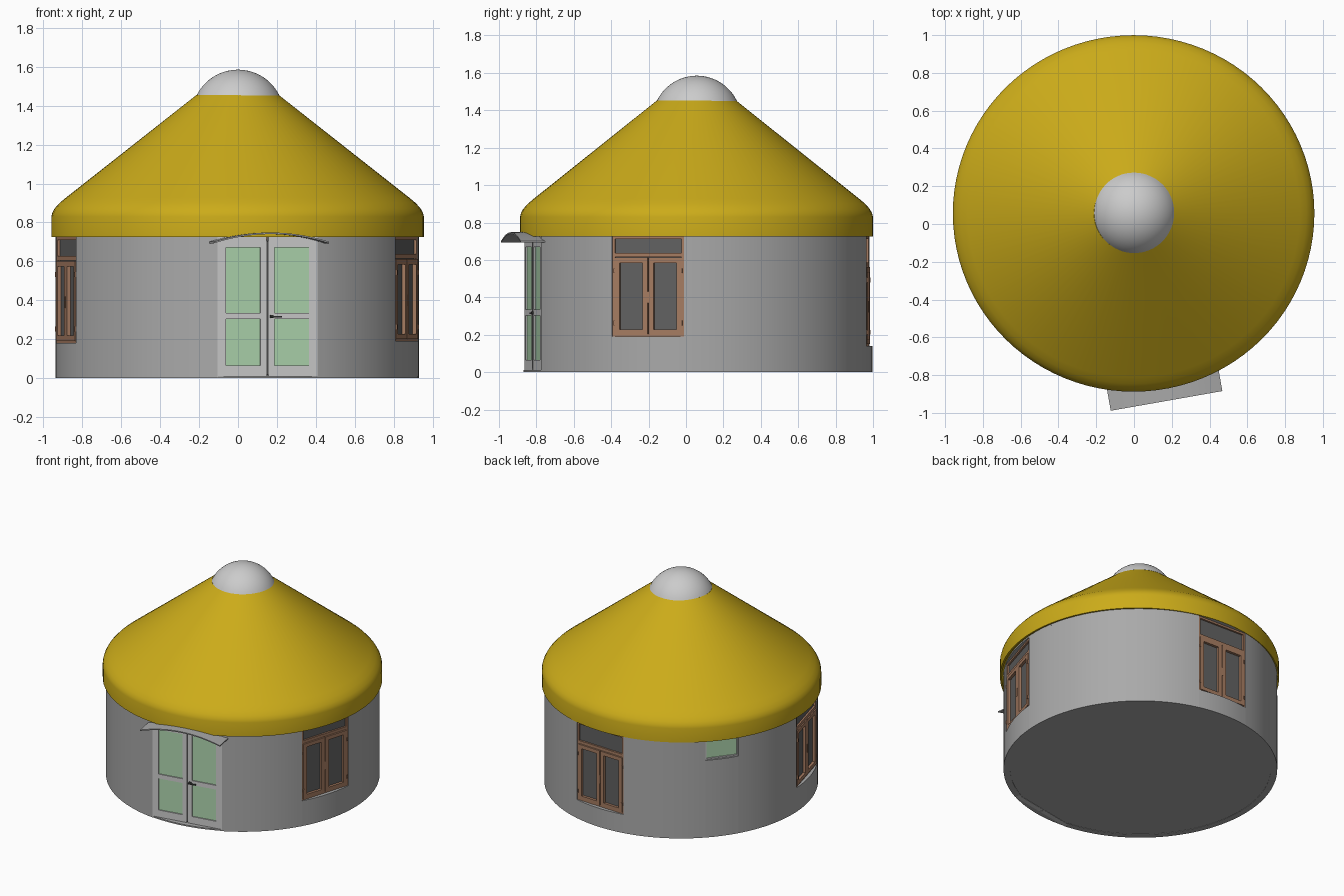
import bpy, bmesh
from math import sin, cos, pi, radians, sqrt
from mathutils import Matrix, Vector

if "Cube" in bpy.data.objects:
    bpy.data.objects.remove(bpy.data.objects["Cube"])

CENTRE = Vector((-0.004, 0.063, 0))
R = 0.933


def material(name, rgb):
    m = bpy.data.materials.new(name)
    m.diffuse_color = (*rgb, 1)
    m.use_nodes = True
    m.node_tree.nodes["Principled BSDF"].inputs["Base Color"].default_value = m.diffuse_color
    return m


YELLOW = material("roof_yellow", (0.6, 0.41, 0.01))
WALL = material("wall_grey", (0.4, 0.4, 0.4))
BROWN = material("wood_brown", (0.38, 0.2, 0.12))
DARK = material("dark_glass", (0.12, 0.12, 0.12))
GREEN = material("green_glass", (0.42, 0.66, 0.42))
BLACK = material("dark_metal", (0.07, 0.07, 0.07))


def finish(name, bm, mat=None, matrix=None, smooth=False):
    bmesh.ops.recalc_face_normals(bm, faces=bm.faces)
    me = bpy.data.meshes.new(name)
    bm.to_mesh(me)
    bm.free()
    ob = bpy.data.objects.new(name, me)
    bpy.context.collection.objects.link(ob)
    if matrix:
        ob.matrix_world = matrix
    if mat:
        me.materials.append(mat)
    if smooth:
        bpy.ops.object.select_all(action='DESELECT')
        ob.select_set(True)
        bpy.context.view_layer.objects.active = ob
        bpy.ops.object.shade_smooth_by_angle(angle=radians(30))
    return ob


def lathe(name, profile, mat=None, origin=(0, 0, 0), scale=(1, 1, 1), n=96):
    bm = bmesh.new()
    vs = [bm.verts.new((r, 0, z)) for r, z in profile]
    es = [bm.edges.new(p) for p in zip(vs, vs[1:])]
    bmesh.ops.spin(bm, geom=vs + es, axis=(0, 0, 1), cent=(0, 0, 0),
                   angle=2 * pi, steps=n, use_duplicate=False)
    bmesh.ops.remove_doubles(bm, verts=bm.verts, dist=1e-5)
    m = Matrix.Translation(origin) @ Matrix.Diagonal((*scale, 1))
    return finish(name, bm, mat, m, True)


def boxes(name, items, mat, az):
    """Boxes (u0, u1, r0, r1, z0, z1): u across, r outwards, turned to azimuth az."""
    bm = bmesh.new()
    for u0, u1, r0, r1, z0, z1 in items:
        m = Matrix.Translation(((u0 + u1) / 2, -(r0 + r1) / 2, (z0 + z1) / 2)) \
            @ Matrix.Diagonal((u1 - u0, r1 - r0, z1 - z0, 1))
        bmesh.ops.create_cube(bm, size=1, matrix=m)
    return finish(name, bm, mat, facing(az))


def facing(az):
    return Matrix.Translation(CENTRE) @ Matrix.Rotation(radians(az + 90), 4, 'Z')


def border(u0, u1, r0, r1, z0, z1, t):
    return [(u0, u0 + t, r0, r1, z0, z1), (u1 - t, u1, r0, r1, z0, z1),
            (u0 + t, u1 - t, r0, r1, z0, z0 + t), (u0 + t, u1 - t, r0, r1, z1 - t, z1)]


def wall_arc(bm, a0, a1, z0, z1, thick=0.045):
    n = max(2, round((a1 - a0) / 2.5))
    prev = first = None
    for i in range(n + 1):
        a = radians(a0 + (a1 - a0) * i / n)
        ring = [bm.verts.new((r * cos(a), r * sin(a), z)) for r, z in
                ((R, z0), (R, z1), (R - thick, z1), (R - thick, z0))]
        if prev:
            for k in range(4):
                bm.faces.new((prev[k], ring[k], ring[k - 3], prev[k - 3]))
        else:
            first = ring
        prev = ring
    bm.faces.new(first)
    bm.faces.new(prev)


# wall: solid arcs between openings (azimuth, half angle, sill height)
DOOR = (-80, 16.2, 0)
WINDOWS = {"right": (-17, 12.4, 0.19), "back": (87.7, 12.4, 0.14), "left": (195, 12.4, 0.18)}
SMALL = (142.5, 7.3, 0.58)
TOP = 0.725
openings = [DOOR, WINDOWS["right"], WINDOWS["back"], SMALL, WINDOWS["left"]]
bm = bmesh.new()
for i, (az, half, sill) in enumerate(openings):
    nxt = openings[(i + 1) % len(openings)]
    end = nxt[0] - nxt[1] + (360 if i == len(openings) - 1 else 0)
    wall_arc(bm, az + half, end, 0, TOP)
    if sill:
        wall_arc(bm, az - half, az + half, 0, sill)
wall_arc(bm, 0, 360, TOP, 0.82)
finish("wall", bm, WALL, Matrix.Translation(CENTRE), True)

# floor
lathe("floor", [(0, 0.002), (R, 0.002), (R, 0.012), (0, 0.012)], WALL, CENTRE)

# roof shell with rounded eave
lathe("roof", [(0.925, 0.74), (0.945, 0.725), (0.957, 0.725), (0.957, 0.83), (0.952, 0.85),
               (0.940, 0.872), (0.915, 0.9), (0.88, 0.929), (0.21, 1.456), (0, 1.456)],
      YELLOW, (-0.002, 0.056, 0), (1, 0.986, 1))
lathe("roof_underside", [(0.925, 0.74), (0.925, 0.83), (0.2, 1.42), (0, 1.42)],
      YELLOW, (-0.002, 0.056, 0), (1, 0.986, 1))

# crown dome as a spherical cap
cap_r, cap_h = 0.214, 0.135
ball = (cap_r ** 2 + cap_h ** 2) / (2 * cap_h)
cap = []
for i in range(15):
    h = cap_h * sin(i / 14 * pi / 2)
    cap.append((sqrt(max(0, ball ** 2 - (ball - cap_h + h) ** 2)), 1.45 + h))
lathe("crown_dome", [(0, 1.45)] + cap, None, (0, 0.058, 0), n=64)

# casement windows: outer frame, transom, two sashes, glass
for side, (az, half, z0) in WINDOWS.items():
    w = R * sin(radians(half)) - 0.001
    r = R * cos(radians(half)) - 0.004
    zt = z0 + 0.425
    frame = border(-w, w, r - 0.035, r, z0, TOP, 0.014)
    frame.append((-w, w, r - 0.035, r, zt, zt + 0.022))
    for s in (-1, 1):
        a, b = sorted((s * 0.003, s * (w - 0.012)))
        frame += border(a, b, r - 0.028, r + 0.006, z0 + 0.01, zt - 0.003, 0.028)
    boxes(side + "_window_frame", frame, BROWN, az)
    boxes(side + "_window_glass", [(-w + 0.01, w - 0.01, r - 0.02, r - 0.013, z0 + 0.01, TOP - 0.01)],
          DARK, az)
    fittings = [(-0.004, 0.004, r, r + 0.009, z0 + 0.18, z0 + 0.24)]
    for s in (-1, 1):
        u = s * (w - 0.012)
        fittings += [(u - 0.004, u + 0.004, r, r + 0.01, z, z + 0.025) for z in (z0 + 0.06, z0 + 0.34)]
    boxes(side + "_window_fittings", fittings, BROWN, az)

# small green window
az, half, z0 = SMALL
w, r = R * sin(radians(half)), R * cos(radians(half)) - 0.008
boxes("small_window_frame", border(-w, w, r - 0.03, r, z0, TOP, 0.01), None, az)
boxes("small_window_glass", [(-w + 0.005, w - 0.005, r - 0.018, r - 0.008, z0 + 0.005, TOP)], GREEN, az)

# double door: stiles and rails around glazed panels
az, half, _ = DOOR
w, r = R * sin(radians(half)), R * cos(radians(half))
leaf, glass = [], []
for s in (-1, 1):
    for a, b in ((0.004, 0.037), (0.217, w)):
        u0, u1 = sorted((s * a, s * b))
        leaf.append((u0, u1, r - 0.035, r, 0, TOP))
    u0, u1 = sorted((s * 0.037, s * 0.217))
    leaf += [(u0, u1, r - 0.035, r, a, b) for a, b in ((0, 0.065), (0.303, 0.335), (0.67, TOP))]
    glass.append((u0, u1, r - 0.02, r - 0.008, 0.06, 0.675))
boxes("door_leaves", leaf, None, az)
boxes("door_glass", glass, GREEN, az)
boxes("door_gap", [(-0.005, 0.005, r - 0.03, r + 0.001, 0.02, 0.705)], BLACK, az)
boxes("door_handle", [(0.014, 0.03, r, r + 0.012, 0.308, 0.324),
                      (0.014, 0.072, r + 0.012, r + 0.02, 0.312, 0.32)], BLACK, az)

# curved canopy above the door
bm = bmesh.new()
prev = None
N = 16
for i in range(N + 1):
    t = -1 + 2 * i / N
    z = 0.748 - 0.047 * t * t
    ring = [bm.verts.new((0.3 * t, -rr, z + dz)) for rr, dz in
            ((0.87, 0), (1.015, 0), (1.015, -0.008), (0.87, -0.008))]
    if prev:
        for k in range(4):
            bm.faces.new((prev[k], ring[k], ring[k - 3], prev[k - 3]))
    else:
        bm.faces.new(ring)
    prev = ring
bm.faces.new(prev)
finish("door_canopy", bm, WALL, facing(az), True)
